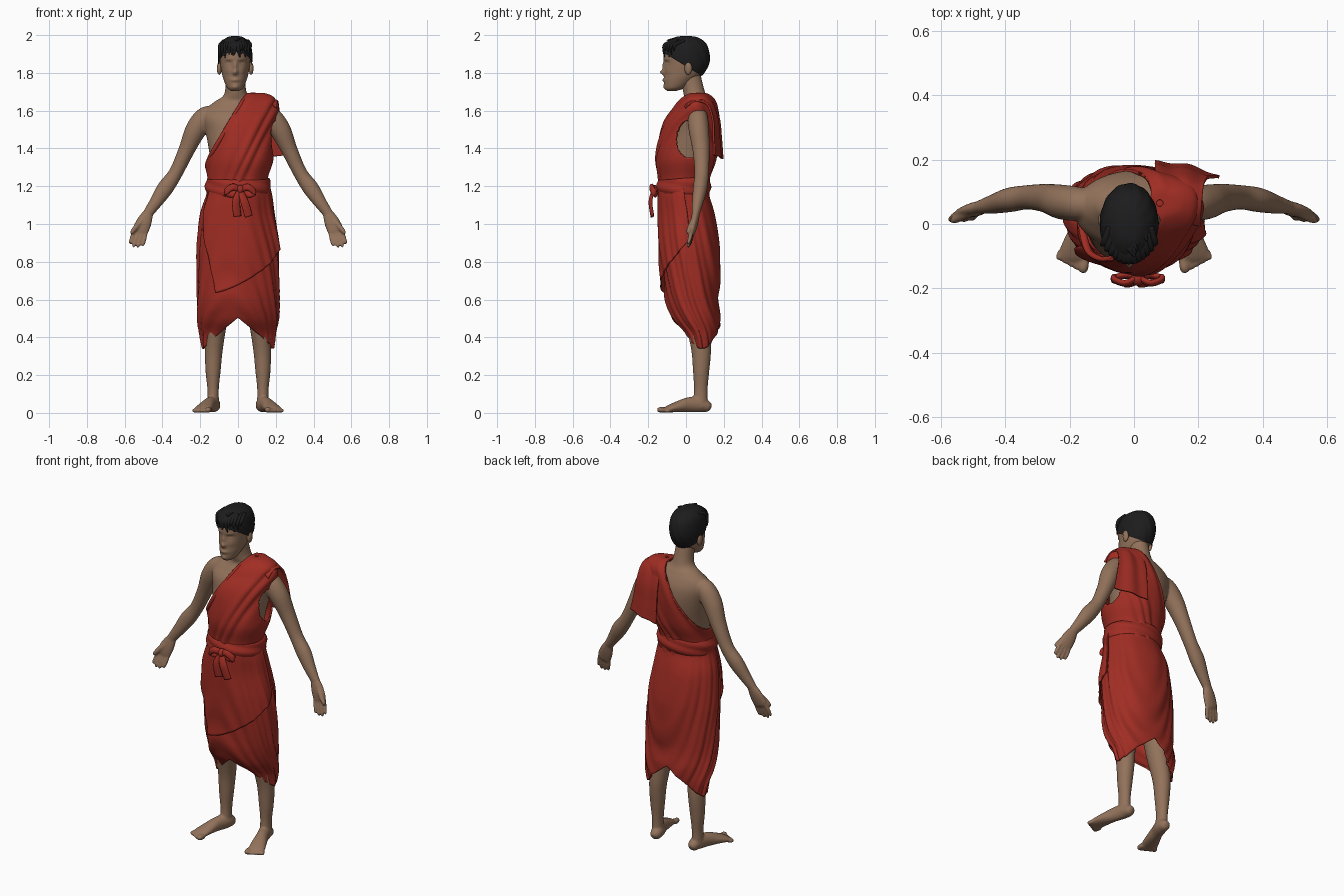
import bpy, bmesh, random
from math import sin, cos, pi, exp
from mathutils import Vector, Matrix

random.seed(4)
old = bpy.data.objects.get("Cube")
if old:
    bpy.data.objects.remove(old, do_unlink=True)


def material(name, rgb):
    m = bpy.data.materials.new(name)
    m.use_nodes = True
    m.diffuse_color = (*rgb, 1)
    m.node_tree.nodes["Principled BSDF"].inputs["Base Color"].default_value = (*rgb, 1)
    return m


SKIN = material("warm_skin", (.29, .17, .105))
CLOTH = material("red_cloth", (.35, .026, .017))
HAIR = material("black_hair", (.012, .012, .013))


def finish(name, bm, mat, thick=0):
    bmesh.ops.recalc_face_normals(bm, faces=bm.faces[:])
    for f in bm.faces:
        f.smooth = True
    mesh = bpy.data.meshes.new(name)
    bm.to_mesh(mesh)
    bm.free()
    mesh.materials.append(mat)
    ob = bpy.data.objects.new(name, mesh)
    bpy.context.collection.objects.link(ob)
    if thick:
        mod = ob.modifiers.new("thickness", "SOLIDIFY")
        mod.thickness, mod.offset = thick, 0
    return ob


def grid(name, f, nu, nv, mat, closed=True, caps=False, thick=0, cut=None, hole=None):
    """Surface from f(u, v); cut is (point, normal) of a trimming plane, hole picks faces to drop."""
    bm = bmesh.new()
    cols = nu if closed else nu + 1
    rows = [[bm.verts.new(f(i / nu, j / nv)) for i in range(cols)] for j in range(nv + 1)]
    for a, b in zip(rows, rows[1:]):
        for i in range(nu):
            k = (i + 1) % cols
            bm.faces.new((a[i], a[k], b[k], b[i]))
    if caps:
        bm.faces.new(rows[0])
        bm.faces.new(rows[-1])
    if cut:
        bmesh.ops.bisect_plane(bm, geom=bm.verts[:] + bm.edges[:] + bm.faces[:],
                               plane_co=cut[0], plane_no=cut[1], clear_inner=True)
    if hole:
        gone = [face for face in bm.faces if hole(face.calc_center_median())]
        bmesh.ops.delete(bm, geom=gone, context="FACES")
    return finish(name, bm, mat, thick)


def spline(rows, s):
    """Smooth interpolation through the rows, s running from nought to one."""
    n = len(rows) - 1
    i = min(int(s * n), n - 1)
    t = s * n - i
    quad = [rows[min(max(k, 0), n)] for k in (i - 1, i, i + 1, i + 2)]
    return [b + .5 * t * (c - a + t * (2 * a - 5 * b + 4 * c - d + t * (3 * (b - c) + d - a)))
            for a, b, c, d in zip(*quad)]


def at_height(rows, z):
    n = len(rows) - 1
    z = min(max(z, rows[0][0]), rows[-1][0])
    for i in range(n):
        lo, hi = rows[i][0], rows[i + 1][0]
        if z <= hi:
            return spline(rows, (i + (z - lo) / (hi - lo)) / n)


def around(row, a, off=0):
    z, cx, cy, rx, ry = row
    return Vector((cx + (rx + off) * cos(a), cy + (ry + off) * sin(a), z))


def tube(name, rows, width, mat, side=1, n=20, steps=6):
    """Oval tube along rows of (x, y, z, half width, half depth)."""
    def f(u, v):
        x, y, z, ra, rb = spline(rows, v)
        t = (Vector(spline(rows, min(v + .01, 1))[:3]) - Vector(spline(rows, max(v - .01, 0))[:3])).normalized()
        w = Vector(width)
        w = (w - t * w.dot(t)).normalized()
        p = Vector((x, y, z)) + w * ra * cos(2 * pi * u) + t.cross(w) * rb * sin(2 * pi * u)
        p.x *= side
        return p
    return grid(name, f, n, steps * (len(rows) - 1), mat, caps=True)


def digit(name, a, b, r, width, side):
    a, b = Vector(a), Vector(b)
    rows = [(*a.lerp(b, t), r * k, r * k) for t, k in ((0, .9), (.5, 1), (.85, .85), (1, .4))]
    return tube(name, rows, width, SKIN, side, 12, 3)


def ball(name, c, r, mat):
    bm = bmesh.new()
    bmesh.ops.create_uvsphere(bm, u_segments=20, v_segments=12, radius=1,
                              matrix=Matrix.Translation(c) @ Matrix.Diagonal((*r, 1)))
    return finish(name, bm, mat)


# Torso and neck: rows of height, centre x, centre y, half width, half depth
TORSO = [(1.1, 0, 0, .14, .11), (1.24, 0, -.01, .145, .115), (1.36, 0, .01, .15, .135),
         (1.48, 0, .035, .17, .13), (1.56, 0, .045, .187, .118), (1.61, 0, .057, .17, .09),
         (1.65, -.01, .06, .11, .065), (1.69, -.012, .045, .06, .058), (1.8, -.015, .02, .05, .055)]
body = [grid("torso", lambda u, v: around(spline(TORSO, v), 2 * pi * u), 48, 48, SKIN, caps=True)]

# Arms, hands, legs and feet, mirrored
ARM = [(.1, .06, 1.57, .04, .04), (.165, .062, 1.568, .056, .052), (.222, .068, 1.5, .056, .054),
       (.273, .08, 1.39, .043, .045), (.33, .083, 1.27, .037, .038), (.385, .075, 1.19, .043, .038),
       (.435, .062, 1.115, .034, .03), (.478, .052, 1.055, .026, .021)]
PALM = [(.47, .055, 1.068, .024, .02), (.495, .045, 1.015, .04, .021), (.517, .036, .965, .043, .016),
        (.523, .033, .948, .036, .01)]
LEG = [(.1, .05, .7, .08, .08), (.115, .06, .5, .06, .065), (.128, .08, .34, .048, .053),
       (.132, .08, .22, .04, .043), (.132, .078, .12, .03, .036), (.132, .075, .03, .033, .04)]
FOOT = [(.122, .132, .026, .012, .014), (.124, .118, .032, .028, .028), (.13, .075, .044, .035, .041),
        (.15, .015, .043, .034, .04), (.172, -.05, .031, .043, .028), (.187, -.095, .02, .047, .018),
        (.19, -.112, .015, .042, .012)]
SPREAD = Vector((.92, 0, .39))
TOES = Vector((.95, .3, 0))
for side in (1, -1):
    body.append(tube("arm", ARM, (1, 0, .5), SKIN, side, 24))
    body.append(tube("palm", PALM, SPREAD, SKIN, side))
    for i, reach in enumerate((.9, 1.12, 1.2, 1.08)):
        base = Vector((.517, .035, .962)) + SPREAD * (i - 1.5) * .021
        tip = base + Vector((.022 + .002 * (i - 1.5), -.022, -.075)) * reach
        body.append(digit("finger", base, tip, .0112, SPREAD, side))
    body.append(digit("thumb", (.505, .038, 1.025), (.568, .008, .95), .014, (0, 1, 0), side))
    body.append(tube("leg", LEG, (1, 0, 0), SKIN, side, 24))
    body.append(tube("foot", FOOT, TOES, SKIN, side, 24))
    for i in range(5):
        r = .016 if i == 0 else .0118
        base = Vector((.189, -.095, r + .001)) + TOES * (i - 2) * .0195
        tip = base + Vector((.008, -.046 + .004 * i, -.001))
        body.append(digit("toe", base, tip, r, TOES, side))

# Fuse the limbs and torso into one smooth skin
for ob in body:
    ob.select_set(True)
bpy.context.view_layer.objects.active = body[0]
bpy.ops.object.join()
body[0].name = "body"
fuse = body[0].modifiers.new("fuse", "REMESH")
fuse.mode, fuse.voxel_size, fuse.use_smooth_shade = "VOXEL", .006, True
soften = body[0].modifiers.new("soften", "SMOOTH")
soften.factor, soften.iterations = .5, 4

# Head with a sculpted face
HEAD = [(1.705, -.015, -.075, .02, .025), (1.72, -.015, -.06, .042, .052), (1.76, -.015, -.035, .06, .082),
        (1.8, -.015, -.012, .071, .102), (1.85, -.015, 0, .079, .115), (1.9, -.015, 0, .08, .118),
        (1.95, -.015, 0, .07, .1), (1.98, -.015, 0, .04, .06), (1.988, -.015, 0, .01, .015)]
# Bumps: x, z, spread x, spread z, height
FACE = [(0, 1.803, .014, .014, .022), (0, 1.835, .01, .022, .011), (0, 1.762, .022, .008, .008),
        (0, 1.725, .02, .012, .007), (.034, 1.85, .016, .012, -.01), (.034, 1.847, .013, .006, .006),
        (.034, 1.874, .022, .007, .004), (.042, 1.81, .018, .018, .004)]


def head_point(u, v):
    p = around(spline(HEAD, v), 2 * pi * u)
    if sin(2 * pi * u) < 0:
        dx = abs(p.x + .015)
        p.y -= sum(h * exp(-((dx - x) / sx) ** 2 - ((p.z - z) / sz) ** 2) for x, z, sx, sz, h in FACE)
    return p


grid("head", head_point, 96, 72, SKIN, caps=True)
for side, label in ((1, "left"), (-1, "right")):
    ball(label + "_ear", (-.015 + side * .084, .012, 1.824), (.013, .02, .034), SKIN)


# Hair cap with combed ripples, and loose locks
def hair_point(u, v):
    a = 2 * pi * u
    p = around(spline(HEAD, v), a) - Vector((-.015, 0, 1.86))
    k = 1.06 + .012 * sin(13 * a + 60 * p.z) * min(1, 8 * (1 - v))
    return Vector((-.015 + p.x * (k + .07), p.y * k, 1.86 + p.z * 1.06))


grid("hair", hair_point, 96, 48, HAIR, caps=True, cut=((0, -.12, 1.908), (0, .52, .85)))
for i in range(13):
    t = i / 12 - .5
    x = -.015 + .15 * t
    y = -.11 + .22 * t * t
    tip = 1.888 + random.uniform(-.012, .016)
    tube("fringe_lock", [(x * .8, y + .045, 1.97, .014, .008), (x, y - .006, 1.945, .015, .008),
                         (x + random.uniform(-.014, .014), y - .004, tip, .003, .002)], (1, 0, 0), HAIR, n=8)
for i in range(9):
    x, y = random.uniform(-.06, .03), random.uniform(-.07, .03)
    top = 1.992 - 7 * (x + .015) ** 2 - 3 * y * y
    tube("crown_lock", [(x, y + .05, top - .03, .012, .008), (x, y, top - .008, .015, .01),
                        (x + .02, y - .04, top - .008, .003, .002)], (1, 0, 0), HAIR, n=8)

# Skirt with folds sweeping back from the waist and a hem that rises between the legs
SKIRT = [(.33, 0, .085, .18, .065), (.42, 0, .08, .195, .09), (.5, 0, .055, .208, .122),
         (.6, 0, .035, .21, .138), (.75, 0, .028, .21, .148), (.9, -.004, .02, .207, .148),
         (1.05, -.01, .008, .187, .14), (1.15, 0, -.008, .165, .128), (1.2, 0, -.01, .155, .125)]


def skirt_surface(a, z, off=0):
    drop = 1.2 - z
    facing = 1.3 * (1 + sin(a)) + .2 * cos(a)
    sweep = 9 * facing - 14 * drop * drop
    fold = .005 * sin(sweep + sin(3 * a)) + .003 * sin(2.3 * sweep + 2 * cos(a))
    return around(at_height(SKIRT, z), a, off + fold * min(1, 3 * drop))


def skirt_point(u, v):
    a = 2 * pi * u
    hem = .345 + .16 * (1 - abs(cos(a)))
    return skirt_surface(a, hem + (1.19 - hem) * v)


grid("skirt", skirt_point, 128, 80, CLOTH, thick=.008)


# Front overlap, with a slanted lower edge
def overlap_point(u, v):
    start = -2.75 + .65 * v
    hem = .64 + .28 * u ** 1.4
    off = .008 + .016 * v * (1 - .5 * u) + .003 * sin(14 * u + 3 * v)
    return skirt_surface(start * (1 - u), 1.18 + (hem - 1.18) * v, off)


grid("front_overlap", overlap_point, 64, 48, CLOTH, closed=False, thick=.007)

# Upper robe, cut diagonally to leave one shoulder bare, open under the covered arm
ROBE = [(1.14, 0, -.01, .155, .125), (1.24, 0, -.01, .158, .128), (1.34, .01, 0, .175, .152),
        (1.45, .012, .015, .175, .155), (1.54, .01, .03, .19, .143), (1.61, .03, .05, .18, .113),
        (1.655, .06, .06, .143, .085), (1.685, .08, .065, .07, .045), (1.69, .08, .065, .01, .01)]
NORMAL = Vector((.87, -.1, -.49))


def robe_point(u, v):
    a = 2 * pi * u
    row = spline(ROBE, v)
    d = around(row, a).dot(NORMAL)
    fold = .004 * sin(75 * d + 4 * cos(a) + 2 * sin(31 * d)) + .003 * sin(38 * d + 14 * row[0])
    return around(row, a, fold * min(1, 6 * (1 - v)))


grid("upper_robe", robe_point, 160, 110, CLOTH, thick=.01, cut=((.045, .02, 1.69), NORMAL),
     hole=lambda c: c.x > .1 and ((c.y - .02) / .07) ** 2 + ((c.z - 1.45) / .1) ** 2 < 1)
rim = [(-.162, -.01, 1.32, .008, .012), (-.14, -.085, 1.37, .009, .012), (-.085, -.11, 1.465, .009, .012),
       (-.025, -.083, 1.565, .009, .012), (.02, -.033, 1.64, .009, .012), (.05, .03, 1.68, .009, .012)]
tube("robe_edge_roll", rim, (0, 1, 0), CLOTH, n=12)

# Loose end hanging behind the covered shoulder
DRAPE = [(.0, 1.665), (.06, 1.685), (.132, 1.655), (.17, 1.56), (.182, 1.45), (.19, 1.345)]


def drape_point(u, v):
    y, z = spline(DRAPE, v)
    x = .065 + u * (.14 + .06 * v * v)
    ripple = .004 * sin(11 * u + 2 * v)
    return Vector((x, y - .045 * u * u * v + ripple, z - .05 * u * u * (1 - v) + .02 * u * v))


grid("shoulder_drape", drape_point, 32, 40, CLOTH, closed=False, thick=.01)

# Belt, knot, bow loops and tails
grid("belt", lambda u, v: around((1.155 + .085 * v + .008 * sin(2 * pi * u), 0, -.012, .16, .13),
                                 2 * pi * u, .009 * sin(pi * v) + .003 * sin(9 * v + 6 * pi * u)),
     96, 14, CLOTH, thick=.01)
ball("belt_knot", (.012, -.168, 1.183), (.022, .024, .024), CLOTH)
for side in (-1, 1):
    loop = [(.012 + side * x, y, z, .018, .01) for x, y, z in
            ((.005, -.168, 1.183), (.04, -.184, 1.196), (.075, -.17, 1.168), (.04, -.16, 1.158), (.005, -.165, 1.18))]
    tube("bow_loop", loop, (0, .2, 1), CLOTH, n=12)
    tail = [(.012 + side * x, y, z, r, .008) for x, y, z, r in
            ((0, -.172, 1.18, .014), (.022, -.188, 1.12, .022), (.03 + .015 * side, -.178, 1.04, .022))]
    tube("bow_tail", tail, (1, .3, 0), CLOTH, n=12)
